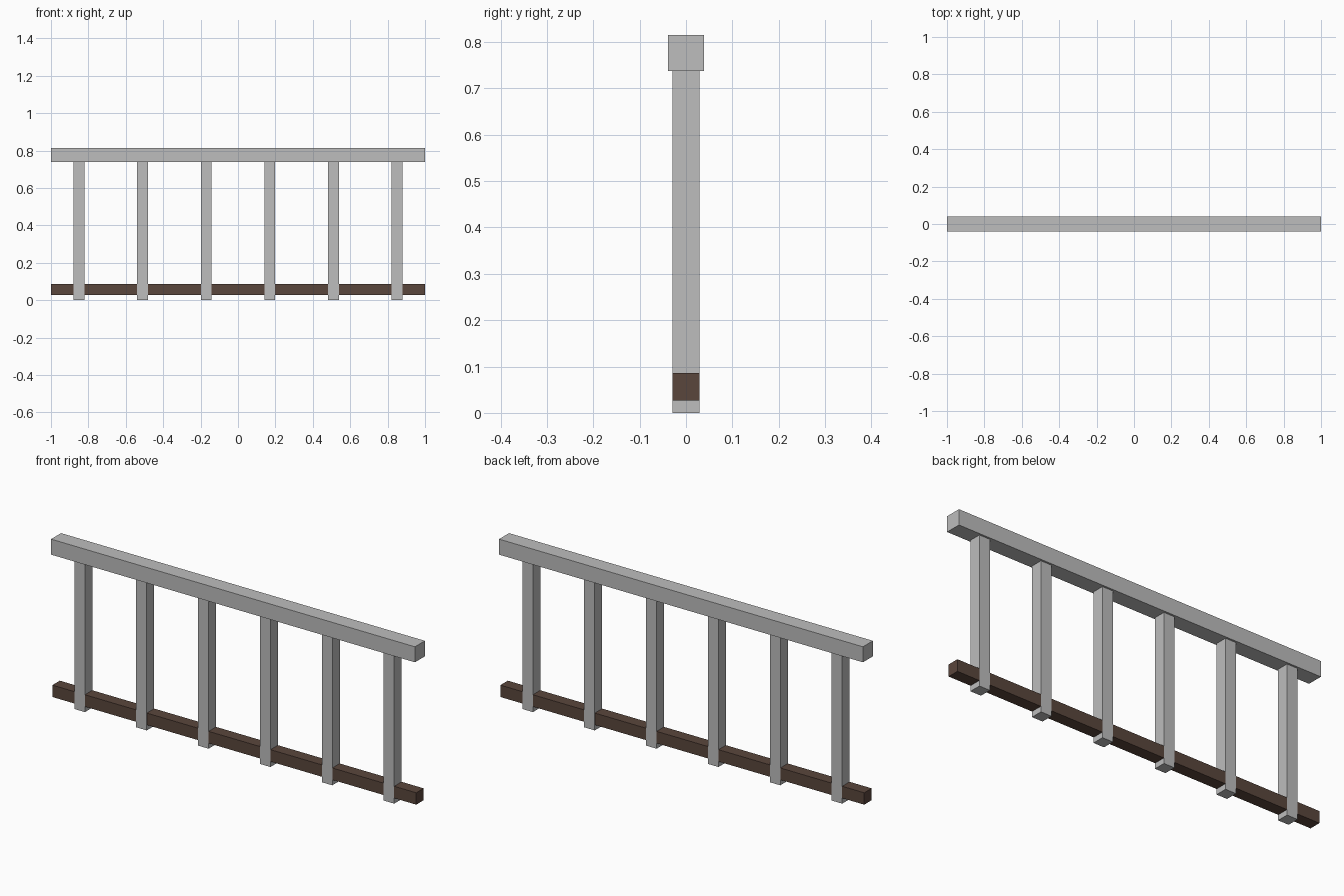
import bpy

default = bpy.data.objects.get("Cube")
if default:
    bpy.data.objects.remove(default, do_unlink=True)


def material(name, rgb):
    mat = bpy.data.materials.new(name)
    color = (*rgb, 1.0)
    mat.use_nodes = True
    mat.diffuse_color = color
    bsdf = next(n for n in mat.node_tree.nodes if n.type == "BSDF_PRINCIPLED")
    bsdf.inputs["Base Color"].default_value = color
    return mat


def box(name, x, width, depth, bottom, top, mat):
    bpy.ops.mesh.primitive_cube_add(size=1, location=(x, 0, (bottom + top) / 2))
    obj = bpy.context.object
    obj.name = obj.data.name = name
    obj.scale = (width, depth, top - bottom)
    bpy.ops.object.transform_apply(location=False, rotation=False, scale=True)
    obj.data.materials.append(mat)
    return obj


grey = material("light grey", (0.51, 0.51, 0.51))
brown = material("dark brown", (0.102, 0.061, 0.045))

# Horizontal beams
box("top_rail", 0, 2.0, 0.078, 0.738, 0.815, grey)
box("bottom_rail", 0, 2.0, 0.058, 0.027, 0.086, brown)

# Evenly spaced posts, a hair proud of the bottom rail and ending inside the top rail
POSTS, SPACING = 6, 0.34
for i in range(POSTS):
    x = (i - (POSTS - 1) / 2) * SPACING
    box(f"post_{i + 1}", x, 0.058, 0.059, 0.0, 0.75, grey)
